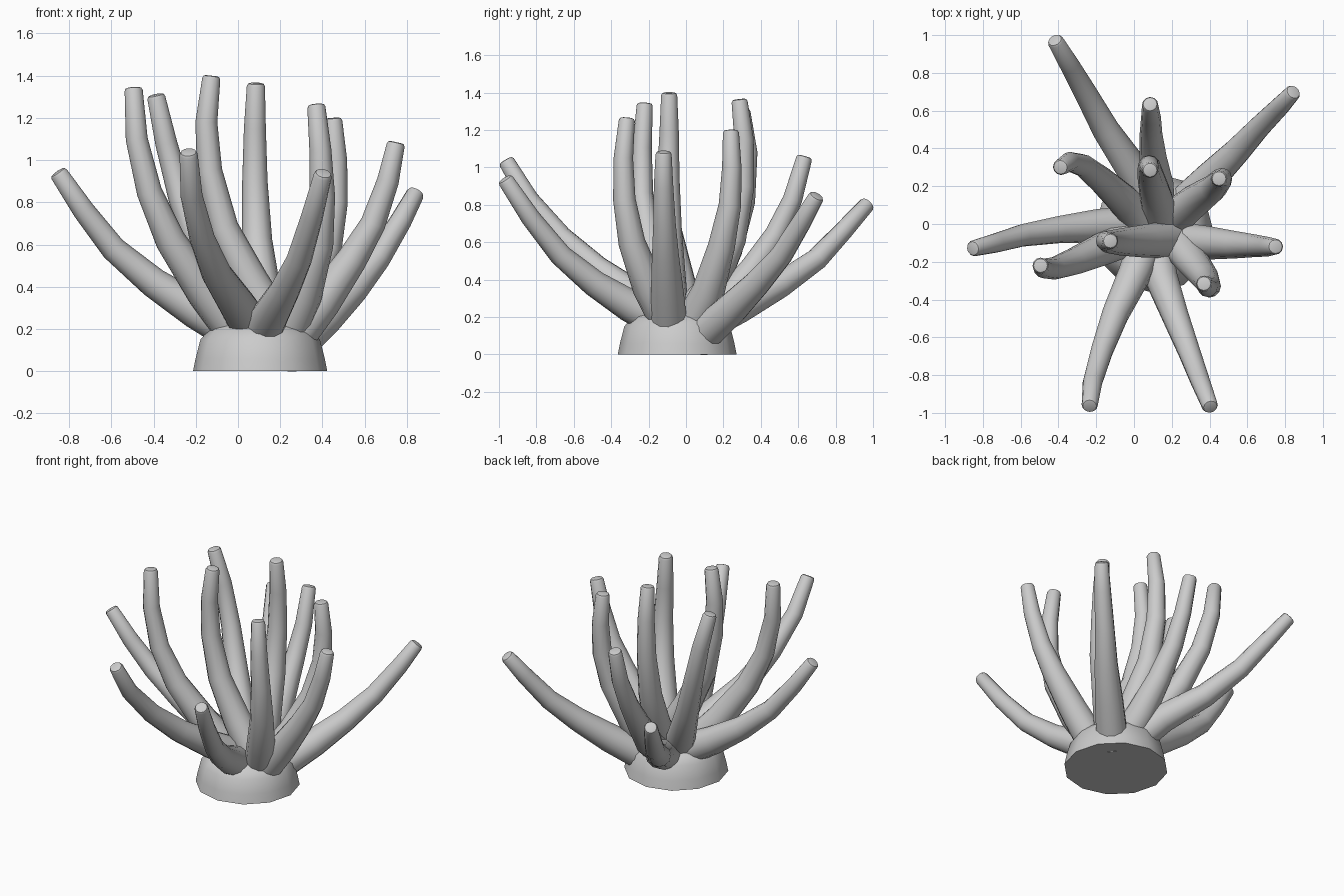
import bpy, bmesh, math
from mathutils import Vector

SIDES = 12


def finish(bm, name):
    bmesh.ops.recalc_face_normals(bm, faces=bm.faces)
    me = bpy.data.meshes.new(name)
    bm.to_mesh(me)
    bm.free()
    ob = bpy.data.objects.new(name, me)
    bpy.context.collection.objects.link(ob)
    bpy.ops.object.select_all(action='DESELECT')
    ob.select_set(True)
    bpy.context.view_layer.objects.active = ob
    bpy.ops.object.shade_smooth_by_angle(angle=math.radians(40))
    return ob


def loft(rings, name):
    """Skin a list of (centre, direction, radius) rings and cap both ends."""
    bm = bmesh.new()
    loops = []
    for c, d, r in rings:
        q = Vector((0, 0, 1)).rotation_difference(d)
        loops.append([bm.verts.new(c + q @ Vector((r * math.cos(a), r * math.sin(a), 0)))
                      for a in (math.tau * i / SIDES for i in range(SIDES))])
    for a, b in zip(loops, loops[1:]):
        for i in range(SIDES):
            j = (i + 1) % SIDES
            bm.faces.new((a[i], a[j], b[j], b[i]))
    bm.faces.new(loops[0][::-1])
    bm.faces.new(loops[-1])
    return finish(bm, name)


def tentacle(path, name):
    pts = [Vector(p) for p in path]
    radii = (0.1, 0.088, 0.072, 0.06, 0.052, 0.043)
    rings = []
    for i, p in enumerate(pts):
        d = (pts[min(i + 1, len(pts) - 1)] - pts[max(i - 1, 0)]).normalized()
        rings.append([p, d, radii[i]])
    # rounded tip
    tip, d, r = rings[-1]
    rings[-1] = [tip - d * 0.015, d, r]
    rings += [[tip - d * 0.003, d, r * 0.85], [tip, d, r * 0.6]]
    return loft(rings, name)


# domed stump
up = Vector((0, 0, 1))
loft([(Vector((0.105, -0.047, z)), up, r) for r, z in
      ((0.318, 0), (0.306, 0.06), (0.283, 0.15), (0.24, 0.2), (0.15, 0.24), (0.05, 0.25))],
     "base")

# back tentacles
back = [
    [(.08, .05, .14), (0, .28, .25), (-.15, .5, .37), (-.26, .7, .51), (-.34, .84, .66), (-.42, .975, .81)],
    [(.22, .06, .08), (.4, .24, .24), (.54, .38, .38), (.66, .51, .53), (.77, .62, .71), (.845, .7, .85)],
    [(.12, .06, .15), (.12, .22, .28), (.1, .36, .46), (.09, .48, .64), (.09, .57, .83), (.085, .635, 1.06)],
    [(.14, 0, .18), (.12, .13, .35), (.09, .25, .62), (.08, .305, .9), (.08, .31, 1.15), (.085, .285, 1.365)],
    [(.05, 0, .2), (-.05, .12, .33), (-.17, .23, .56), (-.27, .31, .82), (-.34, .33, 1.08), (-.39, .3, 1.31)],
    [(.2, .02, .14), (.32, .12, .34), (.42, .19, .58), (.46, .235, .8), (.465, .245, 1), (.45, .24, 1.2)],
]
# side and front tentacles
front = [
    [(0, 0, .18), (-.2, -.01, .29), (-.4, -.03, .42), (-.59, -.06, .58), (-.73, -.1, .76), (-.855, -.13, .945)],
    [(0, -.06, .18), (-.16, -.13, .38), (-.32, -.2, .62), (-.42, -.235, .85), (-.48, -.235, 1.1), (-.495, -.22, 1.345)],
    [(.2, -.08, .18), (.06, -.09, .42), (-.07, -.095, .68), (-.135, -.095, .95), (-.15, -.09, 1.18), (-.125, -.09, 1.4)],
    [(.24, -.09, .13), (.4, -.1, .33), (.54, -.11, .53), (.64, -.115, .7), (.71, -.12, .9), (.75, -.12, 1.085)],
    [(.22, -.08, .15), (.31, -.2, .36), (.38, -.29, .6), (.4, -.33, .83), (.39, -.335, 1.05), (.37, -.315, 1.265)],
    [(.08, -.06, .18), (0, -.27, .31), (-.1, -.48, .46), (-.17, -.67, .63), (-.22, -.84, .83), (-.235, -.965, 1.04)],
    [(.1, -.1, .16), (.15, -.3, .26), (.22, -.49, .38), (.29, -.67, .53), (.35, -.83, .73), (.405, -.97, .94)],
]
for group, paths in (("back_tentacle", back), ("front_tentacle", front)):
    for n, path in enumerate(paths):
        tentacle(path, f"{group}_{n + 1}")
